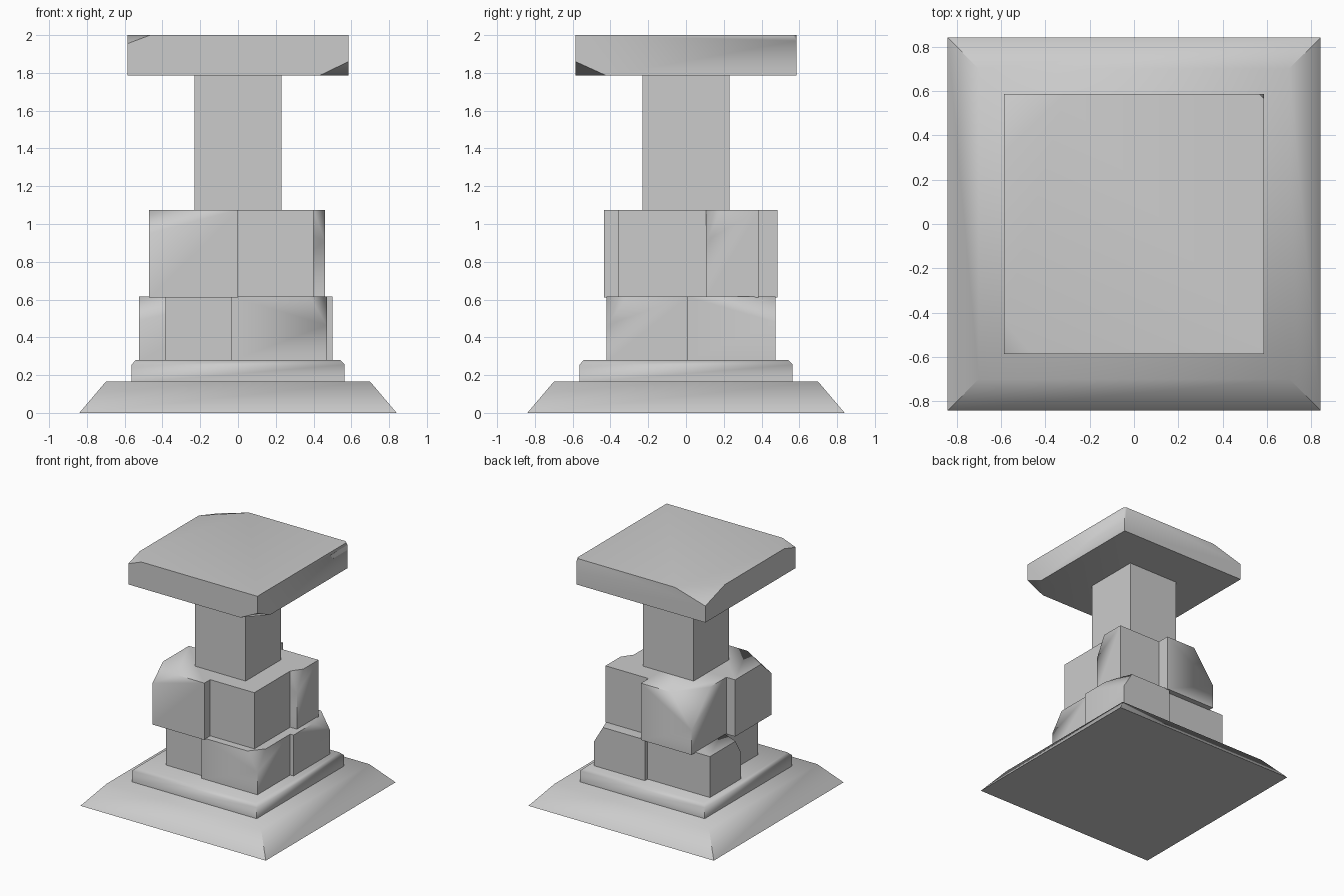
import bpy, bmesh
import math
from mathutils import Vector

if "Cube" in bpy.data.objects:
    bpy.data.objects.remove(bpy.data.objects["Cube"])


def finish(bm, name):
    """Turn a bmesh into a named object, smooth except at hard edges."""
    bmesh.ops.recalc_face_normals(bm, faces=bm.faces[:])
    mesh = bpy.data.meshes.new(name)
    bm.to_mesh(mesh)
    bm.free()
    ob = bpy.data.objects.new(name, mesh)
    bpy.context.collection.objects.link(ob)
    bpy.ops.object.select_all(action='DESELECT')
    ob.select_set(True)
    bpy.context.view_layer.objects.active = ob
    bpy.ops.object.shade_smooth_by_angle(angle=math.radians(62))
    return ob


def square_stack(name, rings):
    """Square solid from (half width, z) rings."""
    bm = bmesh.new()
    loops = [[bm.verts.new((h * sx, h * sy, z))
              for sx, sy in ((-1, -1), (1, -1), (1, 1), (-1, 1))] for h, z in rings]
    for a, b in zip(loops, loops[1:]):
        for i in range(4):
            j = (i + 1) % 4
            bm.faces.new((a[i], a[j], b[j], b[i]))
    bm.faces.new(loops[0][::-1])
    bm.faces.new(loops[-1])
    return finish(bm, name)


def stone(name, xr, yr, zr, chips=()):
    """Box with chipped corners; chip = (corner signs, depth along x, y, z)."""
    bm = bmesh.new()
    bmesh.ops.create_cube(bm, size=1)
    rng = (xr, yr, zr)
    for v in bm.verts:
        v.co = Vector([r[int(c > 0)] for r, c in zip(rng, v.co)])
    for signs, depth in chips:
        corner = Vector([r[int(s > 0)] for r, s in zip(rng, signs)])
        normal = Vector([s / d for s, d in zip(signs, depth)])
        point = corner - Vector((signs[0] * depth[0], 0, 0))
        cut = bmesh.ops.bisect_plane(
            bm, geom=bm.verts[:] + bm.edges[:] + bm.faces[:], dist=1e-5,
            plane_co=point, plane_no=normal, clear_outer=True)
        rim = [e for e in cut['geom_cut'] if isinstance(e, bmesh.types.BMEdge)]
        bmesh.ops.contextual_create(bm, geom=rim)
    return finish(bm, name)


# Sloped base and chamfered plinth
square_stack("sloped_base", [(0.84, 0), (0.70, 0.165)])
square_stack("plinth", [(0.565, 0.16), (0.565, 0.255), (0.54, 0.28)])

# Lower course of four stones
low = (0.275, 0.615)
stone("lower_front_left", (-0.385, -0.03), (-0.38, 0.04), low)
stone("lower_front_right", (-0.035, 0.47), (-0.42, 0.005), low,
      [((1, -1, 1), (0.09, 0.11, 0.15))])
stone("lower_back_left", (-0.525, 0.04), (0.035, 0.44), low,
      [((-1, -1, 1), (0.17, 0.075, 0.125))])
stone("lower_back_right", (0.04, 0.50), (0.005, 0.475), low,
      [((1, 1, 1), (0.08, 0.225, 0.135))])

# Upper course of four stones
up = (0.61, 1.075)
stone("upper_front_left", (-0.47, 0.0), (-0.435, 0.035), up,
      [((-1, -1, 1), (0.22, 0.135, 0.125))])
stone("upper_front_right", (0.0, 0.40), (-0.36, 0.105), up)
stone("upper_back_left", (-0.39, 0.07), (0.035, 0.485), up,
      [((-1, 1, 1), (0.19, 0.235, 0.265))])
stone("upper_back_right", (0.07, 0.46), (0.105, 0.385), up,
      [((1, -1, 1), (0.06, 0.085, 0.165))])

# Pillar and chipped top slab
square_stack("pillar", [(0.23, 1.07), (0.23, 1.79)])
stone("top_slab", (-0.585, 0.585), (-0.585, 0.585), (1.785, 2.0),
      [((-1, -1, 1), (0.12, 0.15, 0.045)),
       ((-1, 1, 1), (0.275, 0.255, 0.08)),
       ((1, 1, 1), (0.02, 0.02, 0.03)),
       ((1, -1, -1), (0.155, 0.165, 0.075))])
